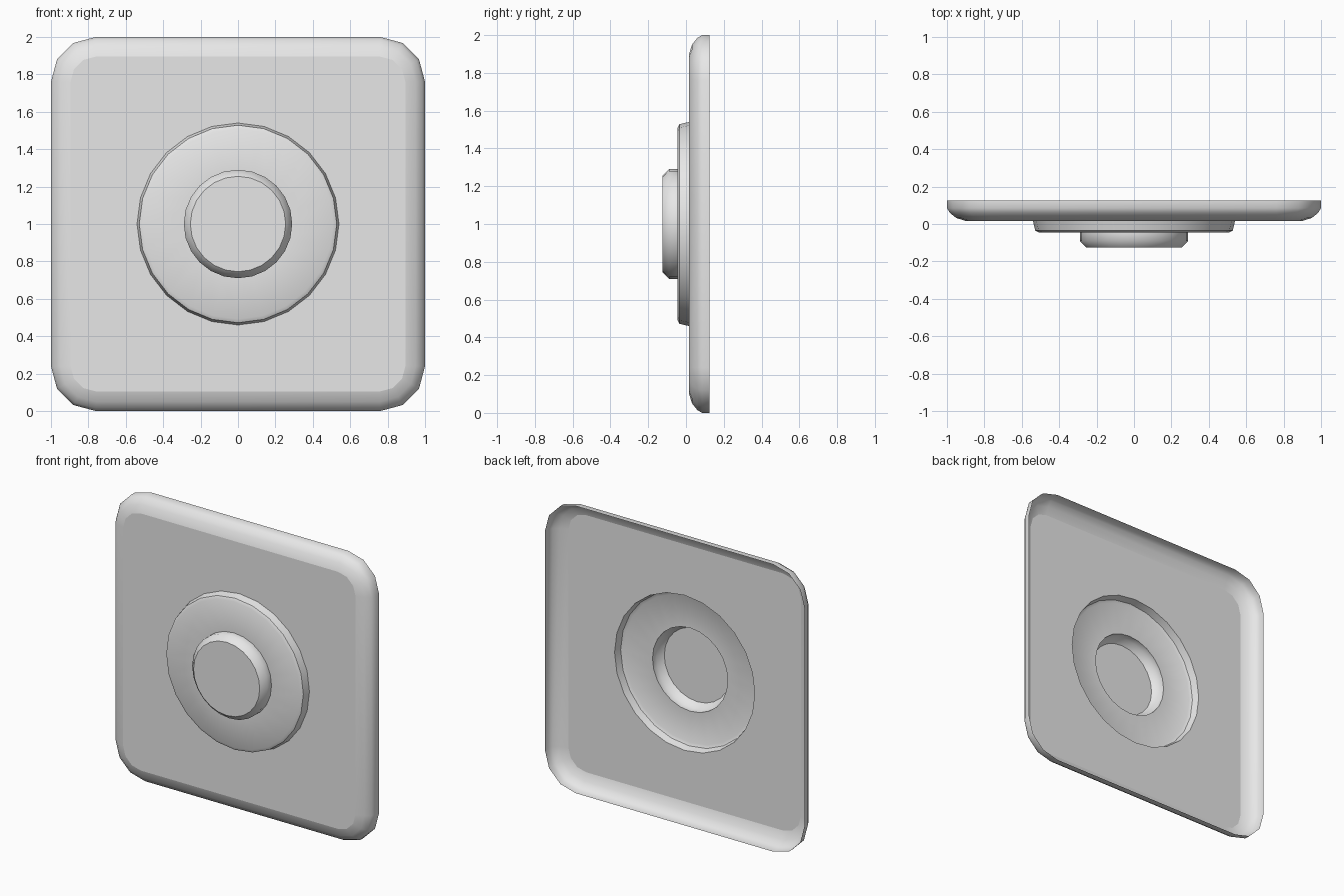
import bpy, bmesh
from math import sin, cos, pi, radians
from mathutils import Vector

if "Cube" in bpy.data.objects:
    bpy.data.objects.remove(bpy.data.objects["Cube"])

grey = bpy.data.materials.new("plain_grey")
grey.use_nodes = True
grey.diffuse_color = (0.8, 0.8, 0.8, 1)
grey.node_tree.nodes["Principled BSDF"].inputs["Base Color"].default_value = (0.8, 0.8, 0.8, 1)

SIDES = 24
CORNER = 0.24
FRONT = 0.015
INSET = 0.105


def circle(bm, radius, y):
    """Closed loop of vertices facing the front."""
    angles = [2 * pi * i / SIDES for i in range(SIDES)]
    return [bm.verts.new((radius * sin(a), y, 1 + radius * cos(a))) for a in angles]


def rounded_square(bm, inset, y, steps=3):
    """Square loop whose corner arcs keep their centres as it shrinks."""
    centre, radius = 1 - CORNER, CORNER - inset
    loop = []
    for quarter in range(4):
        middle = pi / 4 + quarter * pi / 2
        cx = centre * (1 if cos(middle) > 0 else -1)
        cz = centre * (1 if sin(middle) > 0 else -1)
        for i in range(steps + 1):
            a = quarter * pi / 2 + i * pi / 2 / steps
            loop.append(bm.verts.new((cx + radius * cos(a), y, 1 + cz + radius * sin(a))))
    return loop


def skin(bm, loops):
    """Join neighbouring loops with quads."""
    for a, b in zip(loops, loops[1:]):
        for i in range(len(a)):
            j = (i + 1) % len(a)
            bm.faces.new((a[i], a[j], b[j], b[i]))


def finish(bm, name, angle=None):
    """Point faces outward and make the object."""
    bm.normal_update()
    inside = Vector((0, 0.5, 1))
    for f in bm.faces:
        if f.normal.dot(f.calc_center_median() - inside) < 0:
            f.normal_flip()
    mesh = bpy.data.meshes.new(name)
    bm.to_mesh(mesh)
    bm.free()
    mesh.materials.append(grey)
    obj = bpy.data.objects.new(name, mesh)
    bpy.context.collection.objects.link(obj)
    if angle:
        bpy.ops.object.select_all(action='DESELECT')
        obj.select_set(True)
        bpy.context.view_layer.objects.active = obj
        bpy.ops.object.shade_smooth_by_angle(angle=radians(angle))


# Rounded outer rim, open at the back
bm = bmesh.new()
rim = [(0, 0.125), (0, 0.085), (0.015, 0.06), (0.05, 0.032), (INSET, FRONT)]
skin(bm, [rounded_square(bm, inset, y) for inset, y in rim])
finish(bm, "plate_rim", 60)

# Flat plate with a round opening
bm = bmesh.new()
edges = []
for loop in (rounded_square(bm, INSET, FRONT), circle(bm, 0.54, FRONT)):
    edges += [bm.edges.new((v, loop[i - 1])) for i, v in enumerate(loop)]
bmesh.ops.triangle_fill(bm, edges=edges, use_beauty=True, normal=(0, -1, 0))
finish(bm, "plate_front")

# Raised round collar
bm = bmesh.new()
collar = [(0.54, FRONT), (0.528, -0.035), (0.508, -0.045), (0.29, -0.045)]
skin(bm, [circle(bm, r, y) for r, y in collar])
finish(bm, "collar", 30)

# Central button: side with bevel, then its flat cap
bm = bmesh.new()
skin(bm, [circle(bm, r, y) for r, y in [(0.29, -0.045), (0.29, -0.09), (0.255, -0.125)]])
finish(bm, "button_side", 60)

bm = bmesh.new()
bm.faces.new(circle(bm, 0.255, -0.125))
finish(bm, "button_cap")
